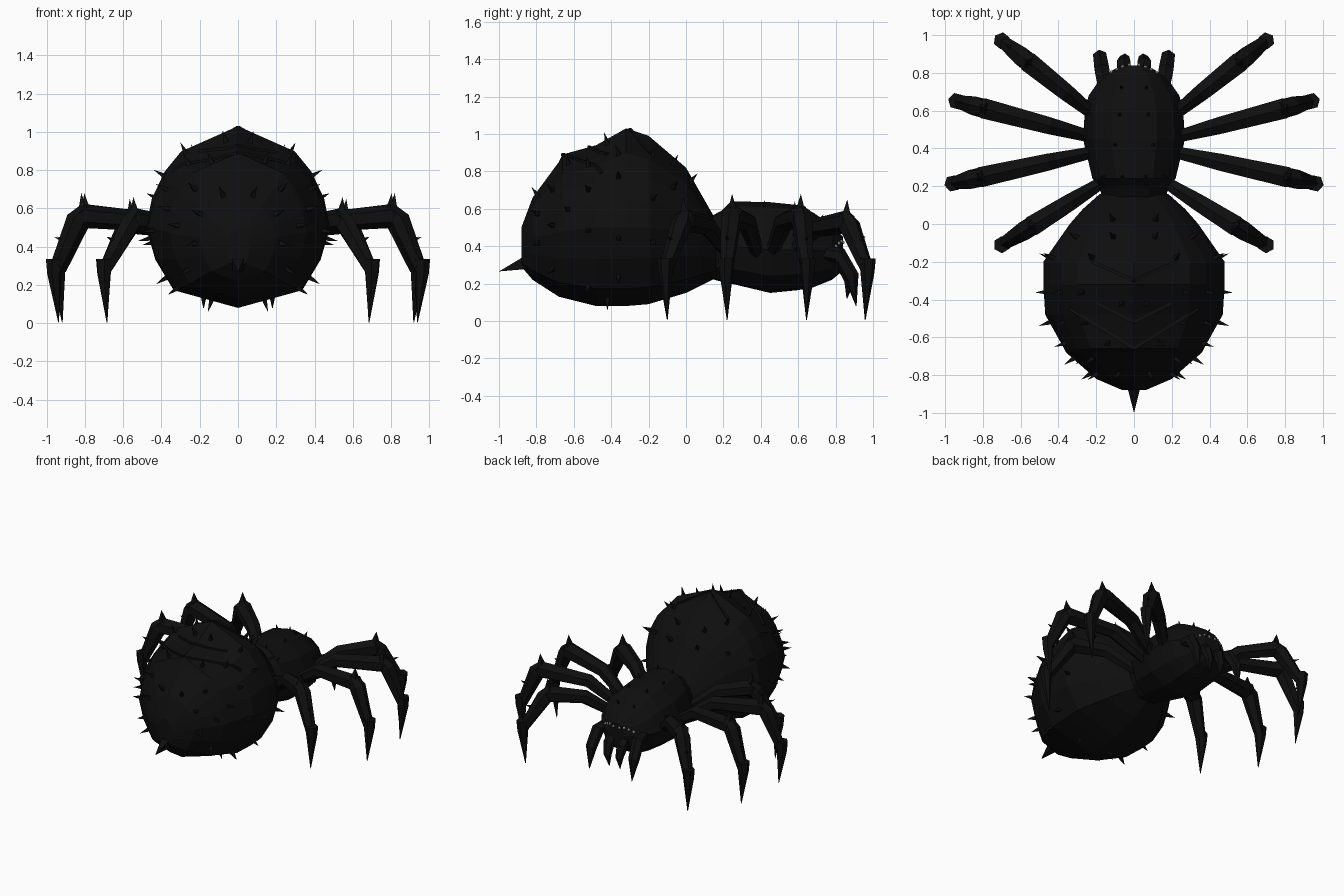
import bpy, bmesh, math
from mathutils import Vector
from mathutils.bvhtree import BVHTree

cube = bpy.data.objects.get("Cube")
if cube:
    bpy.data.objects.remove(cube, do_unlink=True)


def material(name, rgb):
    m = bpy.data.materials.new(name)
    m.use_nodes = True
    m.diffuse_color = (*rgb, 1)
    m.node_tree.nodes["Principled BSDF"].inputs["Base Color"].default_value = (*rgb, 1)
    return m


BLACK = material("shell black", (0.0045, 0.0045, 0.0045))
WHITE = material("eye white", (0.7, 0.7, 0.7))


def finish(bm, name, mat=BLACK):
    bmesh.ops.remove_doubles(bm, verts=bm.verts, dist=0.0005)
    bmesh.ops.recalc_face_normals(bm, faces=bm.faces)
    mesh = bpy.data.meshes.new(name)
    bm.to_mesh(mesh)
    tree = BVHTree.FromBMesh(bm)
    bm.free()
    mesh.materials.append(mat)
    obj = bpy.data.objects.new(name, mesh)
    bpy.context.collection.objects.link(obj)
    return tree


def skin(bm, rings):
    """Join rings of points into a closed skin."""
    loops = [[bm.verts.new(p) for p in ring] for ring in rings]
    n = len(loops[0])
    for a, b in zip(loops, loops[1:]):
        for i in range(n):
            j = (i + 1) % n
            bm.faces.new((a[i], a[j], b[j], b[i]))
    bm.faces.new(loops[0])
    bm.faces.new(loops[-1][::-1])


def body(name, sections, half):
    """Loft a half outline through sections of (y, half width, mid z, top z, bottom z)."""
    outline = half + [(-x, z) for x, z in half[-2:0:-1]]
    rings = [[(x * w, y, mid + z * ((top - mid) if z > 0 else (mid - bot))) for x, z in outline]
             for y, w, mid, top, bot in sections]
    bm = bmesh.new()
    skin(bm, rings)
    return finish(bm, name)


def limb(bm, points, radii, sides=6):
    """Faceted tube along a path that lies in one upright plane."""
    pts = [Vector(p) for p in points]
    heading = pts[-1] - pts[0]
    side = Vector((heading.y, -heading.x, 0)).normalized()
    rings = []
    for i, (p, r) in enumerate(zip(pts, radii)):
        along = (pts[min(i + 1, len(pts) - 1)] - pts[max(i - 1, 0)]).normalized()
        up = side.cross(along).normalized()
        turn = [2 * math.pi * (k + 0.5) / sides for k in range(sides)]
        rings.append([p + (side * math.cos(a) + up * math.sin(a)) * r for a in turn])
    skin(bm, rings)


def spike(bm, base, direction, length, radius):
    """Four sided thorn, sunk slightly into its surface."""
    d = Vector(direction).normalized()
    u = d.orthogonal().normalized()
    v = d.cross(u)
    base = Vector(base) - d * 0.01
    ring = [bm.verts.new(base + q * radius) for q in (u, v, -u, -v)]
    tip = bm.verts.new(base + d * (length + 0.01))
    bm.faces.new(ring[::-1])
    for i in range(4):
        bm.faces.new((ring[i], ring[(i + 1) % 4], tip))


def scatter(name, tree, mid, rows, length, radius):
    """Thorns on a body: each row is (y, angles from straight up), mirrored."""
    bm = bmesh.new()
    for y, angles in rows:
        for a in angles:
            for s in (1, -1):
                d = Vector((s * math.sin(math.radians(a)), 0, math.cos(math.radians(a))))
                hit, normal, _, _ = tree.ray_cast(Vector((0, y, mid)), d)
                if hit:
                    if normal.dot(d) < 0:
                        normal = -normal
                    spike(bm, hit, normal + d * 0.5, length, radius)
    finish(bm, name)


# Abdomen, faceted with a peaked back
abdomen = body("abdomen", [
    (-0.88, 0.06, 0.40, 0.50, 0.29), (-0.82, 0.20, 0.45, 0.66, 0.22),
    (-0.68, 0.36, 0.47, 0.85, 0.13), (-0.66, 0.37, 0.48, 0.89, 0.125),
    (-0.48, 0.47, 0.50, 0.94, 0.08), (-0.32, 0.48, 0.50, 1.03, 0.08),
    (-0.20, 0.48, 0.50, 0.99, 0.09), (0.0, 0.34, 0.48, 0.82, 0.15),
    (0.08, 0.27, 0.45, 0.68, 0.19), (0.16, 0.18, 0.40, 0.54, 0.23)],
    [(0, 1), (0.62, 0.75), (0.8, 0.55), (0.94, 0.28), (1, 0),
     (0.9, -0.4), (0.7, -0.78), (0, -1)])

# Head and chest in one shell
chest = body("head_and_chest", [
    (0.08, 0.16, 0.38, 0.53, 0.24), (0.19, 0.18, 0.40, 0.59, 0.21),
    (0.24, 0.22, 0.40, 0.64, 0.20), (0.45, 0.27, 0.38, 0.635, 0.15),
    (0.60, 0.26, 0.38, 0.62, 0.165), (0.68, 0.24, 0.38, 0.58, 0.18),
    (0.78, 0.17, 0.37, 0.51, 0.22), (0.84, 0.07, 0.37, 0.45, 0.27)],
    [(0, 1), (0.45, 0.9), (0.8, 0.55), (1, 0), (0.8, -0.6), (0.4, -0.95), (0, -1)])

# Thorns on both bodies
scatter("abdomen_thorns", abdomen, 0.5, [
    (0.02, (25,)), (-0.07, (18, 55)), (-0.18, (30, 70, 100)), (-0.36, (35, 55, 97, 125)),
    (-0.42, (8, 160)), (-0.52, (38, 62, 92, 135)), (-0.63, (22, 75)),
    (-0.71, (48, 88, 130)), (-0.79, (25, 70, 110))], 0.065, 0.02)
scatter("chest_thorns", chest, 0.4, [
    (0.25, (15, 45)), (0.42, (25,)), (0.58, (20, 75)), (0.72, (25,))], 0.035, 0.013)

# Tail stinger
bm = bmesh.new()
spike(bm, (0, -0.86, 0.31), (0, -0.14, -0.045), 0.147, 0.05)
finish(bm, "stinger")

# Chevron crests raised on the back
bm = bmesh.new()
for y_mid, y_side, reach in ((-0.3, -0.2, 0.22), (-0.52, -0.42, 0.2), (-0.66, -0.45, 0.34)):
    for s in (1, -1):
        path = []
        for k in range(7):
            t = k / 6
            start = Vector((s * reach * t, y_mid + (y_side - y_mid) * t, 2))
            path.append(abdomen.ray_cast(start, Vector((0, 0, -1)))[0])
        limb(bm, path, [0.012] * 7, 4)
finish(bm, "back_crests")

# Legs: (root xy, ankle xy, knee fraction, knee height)
LEGS = {
    "front": ((0.20, 0.57), (0.70, 0.97), 0.72, 0.53),
    "front_middle": ((0.22, 0.46), (0.94, 0.65), 0.8, 0.56),
    "rear_middle": ((0.22, 0.38), (0.96, 0.215), 0.8, 0.56),
    "rear": ((0.17, 0.22), (0.70, -0.11), 0.7, 0.54),
}
for label, (root, ankle, tk, zk) in LEGS.items():
    for s, hand in ((1, "left"), (-1, "right")):
        def at(t, z):
            return Vector((s * (root[0] + (ankle[0] - root[0]) * t),
                           root[1] + (ankle[1] - root[1]) * t, z))
        bm = bmesh.new()
        # thigh, shin and pointed foot
        limb(bm, [at(0, 0.37), at(0.33, zk - 0.03), at(tk, zk), at(tk + 0.04, zk - 0.02)],
             [0.035, 0.052, 0.062, 0.045])
        limb(bm, [at(tk - 0.03, zk + 0.04), at(tk + 0.04, zk - 0.02), at(0.99, 0.28)],
             [0.035, 0.058, 0.036])
        limb(bm, [at(1.0, 0.335), at(1.0, 0.26), at(0.97, 0.005)], [0.045, 0.038, 0.002])
        # knee and shin thorns
        out = at(1, 0) - at(0, 0)
        out.normalize()
        spike(bm, at(tk, zk + 0.045), out * 0.1 + Vector((0, 0, 1)), 0.075, 0.032)
        spike(bm, at((tk + 1) / 2 + 0.03, 0.43), out + Vector((0, 0, 0.4)), 0.06, 0.018)
        finish(bm, hand + "_" + label + "_leg")

# Mouthparts: outer feelers and inner fangs
for s, hand in ((1, "left"), (-1, "right")):
    bm = bmesh.new()
    limb(bm, [(s * 0.15, 0.70, 0.37), (s * 0.17, 0.82, 0.35), (s * 0.18, 0.885, 0.24),
              (s * 0.18, 0.91, 0.08)], [0.04, 0.045, 0.04, 0.002])
    finish(bm, hand + "_feeler")
    bm = bmesh.new()
    limb(bm, [(s * 0.05, 0.77, 0.36), (s * 0.055, 0.85, 0.29), (s * 0.05, 0.875, 0.21),
              (s * 0.045, 0.86, 0.12)], [0.04, 0.04, 0.028, 0.002])
    finish(bm, hand + "_fang")

# Row of small eyes across the face
bm = bmesh.new()
for x, z in ((0.025, 0.42), (0.06, 0.425), (0.09, 0.415), (0.12, 0.4)):
    for s in (1, -1):
        hit = chest.ray_cast(Vector((s * x, 2, z)), Vector((0, -1, 0)))[0]
        if hit:
            ball = bmesh.ops.create_icosphere(bm, subdivisions=1, radius=0.01)
            bmesh.ops.translate(bm, verts=ball["verts"], vec=hit)
finish(bm, "eyes", WHITE)
